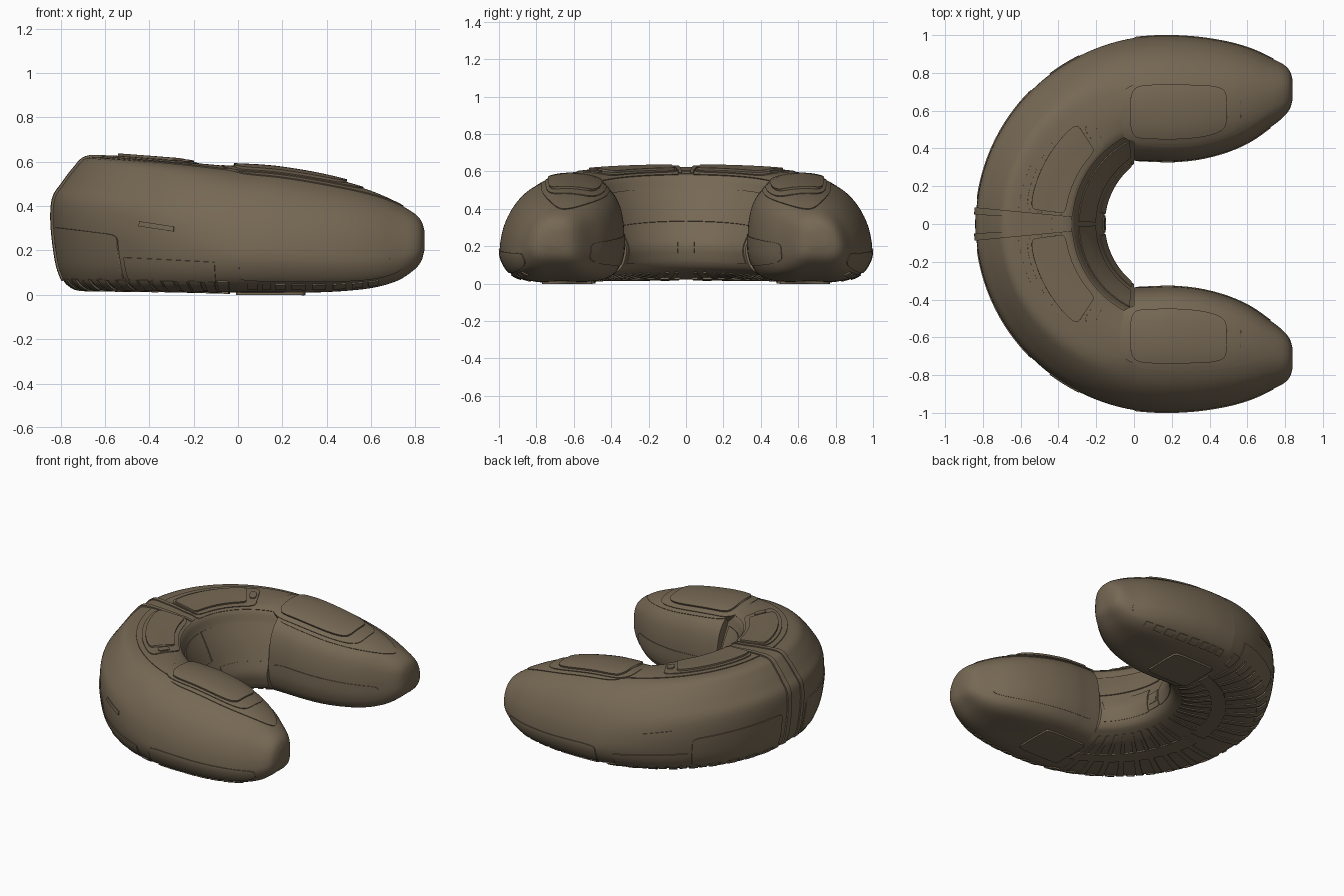
import bpy, bmesh, math
from mathutils import Vector

if "Cube" in bpy.data.objects:
    bpy.data.objects.remove(bpy.data.objects["Cube"])

mat = bpy.data.materials.new("warm brown hull")
mat.diffuse_color = (0.18, 0.138, 0.088, 1)
mat.use_nodes = True
mat.node_tree.nodes["Principled BSDF"].inputs["Base Color"].default_value = mat.diffuse_color

# Cross-sections (u: 0 inner edge, 1 outer edge; v: 0 bottom, 1 top)
POD = [(0, .4), (.01, .6), (.05, .78), (.13, .9), (.24, .97), (.4, 1), (.55, .99), (.68, .94),
       (.8, .85), (.9, .71), (.97, .53), (1, .34), (.99, .22), (.94, .11), (.86, .04), (.72, 0),
       (.5, 0), (.25, 0), (.12, .04), (.05, .12), (.01, .25)]
BACK = [(0, .32), (.05, .47), (.12, .65), (.2, .82), (.26, .95), (.42, .98), (.6, 1), (.77, 1),
        (.85, .92), (.93, .8), (.99, .69), (1, .5), (.975, .25), (.945, .12), (.9, .04), (.8, 0),
        (.5, .01), (.25, .04), (.1, .08), (.04, .13), (.01, .21)]
NS = len(POD)
# Pod stations: x, outer y, inner y, top z, bottom z
ROWS = [(0, .985, .335, .57, .012), (.1, .993, .333, .565, .012), (.2, .995, .33, .555, .012),
        (.35, .985, .345, .53, .012), (.5, .96, .385, .495, .02), (.62, .925, .44, .455, .035),
        (.72, .88, .51, .41, .065), (.79, .845, .565, .37, .11), (.825, .81, .61, .335, .15),
        (.84, .76, .66, .29, .2)]


def spline(pts, t, closed=False):
    n = len(pts)
    if t < 0 and not closed:
        return [a + t * (b - a) for a, b in zip(pts[0], pts[1])]
    i = math.floor(t) if closed else min(math.floor(t), n - 2)
    f = t - i
    get = (lambda k: pts[k % n]) if closed else (lambda k: pts[min(max(k, 0), n - 1)])
    out = []
    for a, b, c, d in zip(get(i - 1), get(i), get(i + 1), get(i + 2)):
        out.append(b + .5 * f * (c - a + f * (2 * a - 5 * b + 4 * c - d + f * (3 * (b - c) + d - a))))
    return out


def body(t, s):
    # curved rear hull, t from -1 to 1
    po, pi = math.radians(81 * t), math.radians(53 * t)
    o = Vector((.16 - .997 * math.cos(po), .997 * math.sin(po)))
    i = Vector((.24 - .4 * math.cos(pi), .4 * math.sin(pi)))
    ub, vb = spline(BACK, s, True)
    up, vp = spline(POD, s, True)
    sm = s % NS
    w = t * t * min(max(min(sm - 4, 18 - sm), 0), 1)
    u, v = ub + (up - ub) * w, vb + (vp - vb) * w
    p = i.lerp(o, u)
    top, low = .617 - .047 * t * t, .022 - .01 * t * t
    return Vector((p.x, p.y, low + (top - low) * v))


def pod(t, s, side=1):
    # forward arm, t is the station number
    x, yo, yi, zt, zb = spline(ROWS, t)
    u, v = spline(POD, s, True)
    return Vector((x, side * (yi + (yo - yi) * u), zb + (zt - zb) * v))


def finish(name, bm, angle=35):
    bmesh.ops.remove_doubles(bm, verts=bm.verts, dist=.0004)
    bmesh.ops.recalc_face_normals(bm, faces=bm.faces)
    me = bpy.data.meshes.new(name)
    bm.to_mesh(me)
    bm.free()
    ob = bpy.data.objects.new(name, me)
    bpy.context.collection.objects.link(ob)
    me.materials.append(mat)
    bpy.ops.object.select_all(action='DESELECT')
    ob.select_set(True)
    bpy.context.view_layer.objects.active = ob
    bpy.ops.object.shade_smooth_by_angle(angle=math.radians(angle))
    return ob


def plate(name, surf, t0, t1, s0, s1, h, power=0, n=20, m=12, tip=0, sink=.008):
    """Raised plate that follows the hull; power rounds its ends, tip overrides the far end."""
    bm = bmesh.new()
    e = .004
    tc, th, sc, sh = (t0 + t1) / 2, (t1 - t0) / 2, (s0 + s1) / 2, (s1 - s0) / 2

    def point(a, b, lift):
        pw = tip if tip and a > 0 else power
        k = max(1 - abs(a) ** pw, 0) ** (1 / pw) if pw else 1
        t, s = tc + th * a, sc + sh * b * k
        p = surf(t, s)
        nor = (surf(t + e, s) - surf(t - e, s)).cross(surf(t, s + e) - surf(t, s - e)).normalized()
        mid = (surf(t, 5.5) + surf(t, 16)) / 2
        return p + nor * (lift if nor.dot(p - mid) > 0 else -lift)
    rows = []
    for i in range(n + 1):
        a = -math.cos(math.pi * i / n)
        rows.append([bm.verts.new(point(a, -1 + 2 * j / m, h)) for j in range(m + 1)])
    for i in range(n):
        for j in range(m):
            bm.faces.new((rows[i][j], rows[i + 1][j], rows[i + 1][j + 1], rows[i][j + 1]))
    # sides run down into the hull
    edge = [(i, 0) for i in range(n)] + [(n, j) for j in range(m)] + \
           [(i, m) for i in range(n, 0, -1)] + [(0, j) for j in range(m, 0, -1)]
    low = [bm.verts.new(point(-math.cos(math.pi * i / n), -1 + 2 * j / m, -sink)) for i, j in edge]
    for k in range(len(edge)):
        k2 = (k + 1) % len(edge)
        (a, b), (c, d) = edge[k], edge[k2]
        bm.faces.new((rows[a][b], rows[c][d], low[k2], low[k]))
    return finish(name, bm)


# Main hull: two arms and a curved rear in one sweep
bm = bmesh.new()
S = [NS * k / 84 for k in range(84)]
T = [9 * i / 36 for i in range(37)]
rings = [[pod(t, s, -1) for s in S] for t in reversed(T)]
rings += [[body(-1 + i / 32, s) for s in S] for i in range(65)]
rings += [[pod(t, s) for s in S] for t in T]
rings = [[bm.verts.new(p) for p in r] for r in rings]
for a, b in zip(rings, rings[1:]):
    for k in range(len(S)):
        q = (k + 1) % len(S)
        bm.faces.new((a[k], a[q], b[q], b[k]))
bm.faces.new(rings[0])
bm.faces.new(rings[-1])
finish("hull", bm, 40)

# Spine bands over the stern
for n, (a, b, h) in enumerate([(-.062, -.035, .01), (-.035, .035, .003), (.035, .062, .01)]):
    plate(f"spine_band_{n}", body, a, b, 4, 13.5, h, n=6, m=50)
plate("inner_hatch", body, -.12, .12, -1.4, .2, .006, n=8, m=10)
plate("inner_hatch_bar", body, -.09, .09, -.8, -.4, .01, n=8, m=4)

for side in (-1, 1):
    tag = "left" if side > 0 else "right"
    arm = lambda t, s, k=side: pod(t, s, k)
    rear = lambda t, s, k=side: body(k * t, s)
    # Pod top: leaf-shaped deck and stepped hatch
    plate(f"pod_deck_{tag}", arm, -.3, 6.3, 2.9, 6.9, .005, 5, 30, tip=1.8, sink=.03)
    plate(f"pod_hatch_rim_{tag}", arm, -.75, 4.5, 3.2, 6.6, .01, 4, 30, sink=.045)
    plate(f"pod_hatch_{tag}", arm, -.2, 3.9, 3.6, 6.4, .022, 5, 30, sink=.03)
    # Rear deck panels
    plate(f"rear_deck_{tag}", rear, .065, .99, 3.9, 6.4, .005, 0, 30)
    plate(f"rear_hatch_rim_{tag}", rear, .07, .72, 4.1, 6.1, .011, 8, 30)
    plate(f"rear_hatch_{tag}", rear, .08, .63, 4.35, 5.9, .022, 10, 30)
    plate(f"rear_hatch_latch_{tag}", rear, .65, .705, 4.8, 5.5, .018, 3, 10)
    # Inner wall panels
    plate(f"inner_wall_upper_{tag}", rear, .02, .95, 1.3, 3, .006)
    plate(f"inner_wall_lower_{tag}", rear, .15, .95, -1.5, .8, .005)
    # Outer side panels
    plate(f"stern_side_panel_{tag}", rear, .09, .56, 11.1, 13.4, .006, 14)
    plate(f"mid_side_panel_{tag}", rear, .58, .92, 11.9, 13.4, .005)
    plate(f"pod_side_panel_{tag}", arm, .1, 6.2, 11.2, 13.2, .005, 7, 30, tip=4)
    plate(f"pod_inner_panel_{tag}", arm, .3, 6, -1.6, .3, .004, 6, 30)
    plate(f"side_slot_{tag}", rear, .65, .78, 10.45, 10.65, .006, n=8, m=4)
    # Underside ribs, plates and edge blocks
    for n in range(9):
        a = .08 + n * .1
        plate(f"belly_rib_{tag}_{n}", rear, a, a + .035, 13.3, 17.7, .006, n=4, m=24)
        plate(f"edge_block_{tag}_{n}", rear, a + .045, a + .085, 13.3, 14.6, .008, n=4, m=8)
    plate(f"belly_strip_{tag}", rear, .04, .95, 15.8, 16.3, .009, n=24, m=4)
    plate(f"landing_plate_{tag}", arm, -.1, 2.7, 15.3, 17.1, .012, 12)
    for n in range(8):
        a = .5 + n * .6
        plate(f"pod_edge_block_{tag}_{n}", arm, a, a + .4, 13.5, 14.2, .007, n=4, m=4)
